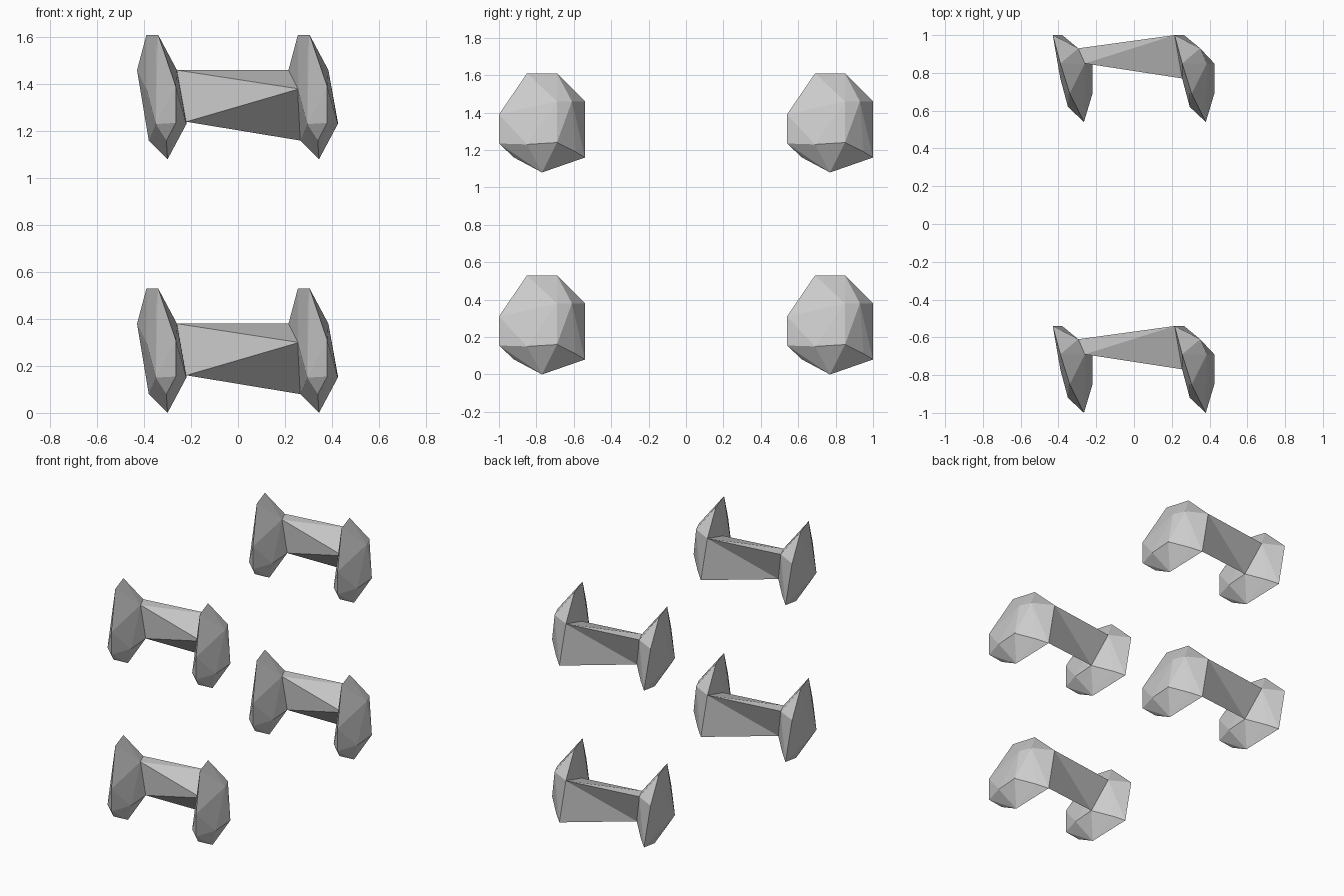
import bpy, bmesh
from mathutils import Vector

if "Cube" in bpy.data.objects:
    bpy.data.objects.remove(bpy.data.objects["Cube"])

# Coordinates of one unit: y relative to the unit centre, z from its lowest point
PLATE = [
    # outer rim
    (-0.34, -0.08, 0.53), (-0.39, 0.08, 0.53), (-0.43, 0.23, 0.38),
    (-0.38, 0.23, 0.08), (-0.30, 0.00, 0.00), (-0.305, -0.15, 0.08),
    (-0.265, -0.23, 0.155), (-0.265, -0.23, 0.31),
    # inner bulge, facing +x
    (-0.26, 0.08, 0.38), (-0.22, 0.08, 0.16), (-0.22, -0.08, 0.15),
    (-0.295, 0.16, 0.38), (-0.32, 0.18, 0.11),
    # outer bulge, facing -x
    (-0.35, -0.08, 0.45), (-0.35, -0.15, 0.15), (-0.39, 0.00, 0.30),
]
SPACING = 0.645

# Bar: three points on the left plate, three on the right plate
BAR = [
    (-0.26, 0.08, 0.38), (-0.22, 0.08, 0.16), (-0.295, 0.16, 0.38),
    (0.215, 0.23, 0.38), (0.265, 0.23, 0.08), (0.26, 0.00, 0.30),
]
BAR_FACES = [(0, 1, 5), (0, 5, 3), (0, 3, 2), (2, 3, 1), (3, 4, 1),
             (1, 4, 5), (0, 2, 1), (3, 5, 4)]


def plate_mesh():
    bm = bmesh.new()
    for p in PLATE:
        bm.verts.new(p)
    res = bmesh.ops.convex_hull(bm, input=bm.verts[:])
    loose = [v for v in bm.verts if not v.link_faces]
    bmesh.ops.delete(bm, geom=loose, context='VERTS')
    bmesh.ops.recalc_face_normals(bm, faces=bm.faces[:])
    me = bpy.data.meshes.new("plate")
    bm.to_mesh(me)
    bm.free()
    return me


def bar_mesh():
    bm = bmesh.new()
    vs = [bm.verts.new(p) for p in BAR]
    for f in BAR_FACES:
        bm.faces.new([vs[i] for i in f])
    bmesh.ops.recalc_face_normals(bm, faces=bm.faces[:])
    me = bpy.data.meshes.new("crossbar")
    bm.to_mesh(me)
    bm.free()
    return me


def place(name, mesh, loc):
    ob = bpy.data.objects.new(name, mesh)
    ob.location = loc
    bpy.context.collection.objects.link(ob)


plate, bar = plate_mesh(), bar_mesh()

# Four identical units: front/back, lower/upper
for row, y in (("front", -0.77), ("back", 0.77)):
    for level, z in (("lower", 0.0), ("upper", 1.08)):
        tag = f"{row}_{level}"
        base = Vector((0, y, z))
        place(f"{tag}_left_plate", plate, base)
        place(f"{tag}_right_plate", plate, base + Vector((SPACING, 0, 0)))
        place(f"{tag}_crossbar", bar, base)
